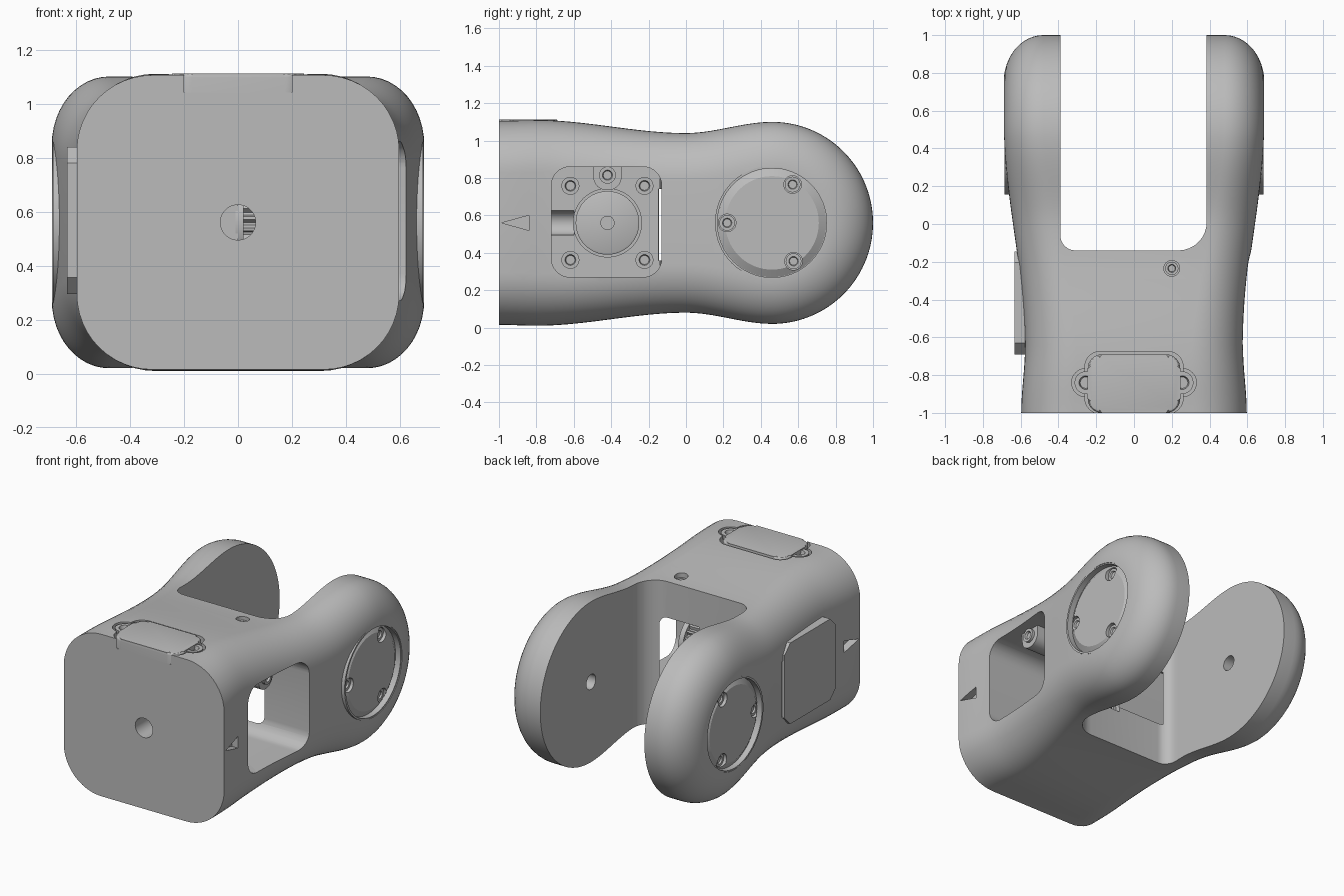
import bpy, bmesh, math
from mathutils import Vector

scene = bpy.context.scene
if "Cube" in bpy.data.objects:
    bpy.data.objects.remove(bpy.data.objects["Cube"])

grey = bpy.data.materials.new("plain_grey")
grey.use_nodes = True
grey.diffuse_color = (0.5, 0.5, 0.5, 1)
grey.node_tree.nodes["Principled BSDF"].inputs["Base Color"].default_value = (0.5, 0.5, 0.5, 1)

MID = 0.56          # height of the long axis
HUB_Y, HUB_R = 0.46, 0.54


def make(name, bm):
    bmesh.ops.remove_doubles(bm, verts=bm.verts, dist=1e-5)
    bmesh.ops.recalc_face_normals(bm, faces=bm.faces)
    mesh = bpy.data.meshes.new(name)
    bm.to_mesh(mesh)
    bm.free()
    ob = bpy.data.objects.new(name, mesh)
    scene.collection.objects.link(ob)
    mesh.materials.append(grey)
    return ob


def prism(name, pts, axis, lo, hi, bevel=0):
    """Extrude a 2D outline along an axis (x: outline is y,z / z: outline is x,y)."""
    bm = bmesh.new()
    place = (lambda p, h: (h, p[0], p[1])) if axis == "x" else (lambda p, h: (p[0], p[1], h))
    bottom, top = [[bm.verts.new(place(p, h)) for p in pts] for h in (lo, hi)]
    bm.faces.new(bottom)
    cap = bm.faces.new(top)
    for i in range(len(pts)):
        j = (i + 1) % len(pts)
        bm.faces.new((bottom[i], bottom[j], top[j], top[i]))
    if bevel:
        bmesh.ops.bevel(bm, geom=list(cap.edges), offset=bevel, segments=3, affect="EDGES", profile=0.5)
    return make(name, bm)


def rounded(x0, x1, y0, y1, radii, steps=8):
    """Rectangle outline with one radius per corner, counter-clockwise from low-low."""
    corners = [(x0, y0, 1, 1), (x1, y0, -1, 1), (x1, y1, -1, -1), (x0, y1, 1, -1)]
    pts = []
    for k, ((x, y, sx, sy), r) in enumerate(zip(corners, radii)):
        for i in range(steps + 1):
            a = math.pi + k * math.pi / 2 + i / steps * math.pi / 2
            pts.append((x + sx * r + r * math.cos(a), y + sy * r + r * math.sin(a)))
    return pts


def lathe(name, profile, origin, axis, teeth=0, segs=48):
    """Revolve (radius, height) pairs around an axis through the origin point."""
    bm = bmesh.new()
    turn = Vector((0, 0, 1)).rotation_difference(Vector(axis))
    rings = []
    for r, h in profile:
        ring = []
        for i in range(segs):
            a = math.tau * i / segs
            rr = r * (0.88 if teeth and i % 4 < 2 else 1)
            ring.append(bm.verts.new(Vector(origin) + turn @ Vector((rr * math.cos(a), rr * math.sin(a), h))))
        rings.append(ring)
    for a, b in zip(rings, rings[1:]):
        for i in range(segs):
            j = (i + 1) % segs
            bm.faces.new((a[i], a[j], b[j], b[i]))
    bm.faces.new(rings[0])
    bm.faces.new(rings[-1])
    return make(name, bm)


def cut(ob, cutters):
    for c in cutters:
        c.hide_render = True
        m = ob.modifiers.new("cut", "BOOLEAN")
        m.operation, m.solver, m.object = "DIFFERENCE", "EXACT", c
    dg = bpy.context.evaluated_depsgraph_get()
    dg.update()
    mesh = bpy.data.meshes.new_from_object(ob.evaluated_get(dg))
    ob.modifiers.clear()
    ob.data = mesh
    for c in cutters:
        bpy.data.objects.remove(c)


def screw(name, origin, axis, r=0.045, h=0.02):
    return lathe(name, [(r, 0), (r, h), (r * 0.6, h), (r * 0.5, h * 0.3)], origin, axis, segs=24)


def ease(v, keys):
    for (a, p), (b, q) in zip(keys, keys[1:]):
        if v <= b:
            t = max(0, (v - a) / (b - a))
            return p + (q - p) * t * t * (3 - 2 * t)
    return keys[-1][1]


def half_height(y):
    return ease(y, [(-1, 0.545), (-0.8, 0.55), (0, 0.48), (HUB_Y, HUB_R)])


def half_width(y):
    return ease(y, [(-1, 0.597), (-0.65, 0.577), (0.55, 0.69)])


# Body: a waisted profile with rounded long edges, ending in a round hub
outline = []
for i in range(37):
    y = -1 + (1 + HUB_Y) * i / 36
    slope = (half_height(y + 0.01) - half_height(y - 0.01)) / 0.02 if 0 < i < 36 else 0
    outline.append((y, half_height(y), Vector((slope, -1)).normalized()))
for i in range(1, 31):
    a = math.pi / 2 * (1 - i / 30)
    c, s = math.cos(a), math.sin(a)
    outline.append((HUB_Y + HUB_R * c, HUB_R * s, Vector((-c, -s))))

bm = bmesh.new()
loops = []
for y, h, n in outline:
    rx = ease(y, [(-1, 0.28), (0.5, 0.21)])
    rz = ease(y, [(-1, 0.28), (0.5, 0.25)])
    quarter = []
    for k in range(13):
        a = math.pi / 2 * k / 12
        inset = rz * (1 - math.cos(a))
        py = y + n.x * inset
        quarter.append((half_width(py) - rx * (1 - math.sin(a)), py, max(0, h + n.y * inset)))
    ring = [(x, py, MID + z) for x, py, z in quarter]
    ring += [(x, py, MID - z) for x, py, z in reversed(quarter)]
    ring += [(-x, py, pz) for x, py, pz in reversed(ring)]
    loops.append([bm.verts.new(p) for p in ring])
for a, b in zip(loops, loops[1:]):
    for i in range(len(a)):
        j = (i + 1) % len(a)
        bm.faces.new((a[i], a[j], b[j], b[i]))
bm.faces.new(loops[0])
bmesh.ops.remove_doubles(bm, verts=bm.verts, dist=1e-5)
bmesh.ops.dissolve_degenerate(bm, edges=bm.edges, dist=1e-5)
bmesh.ops.holes_fill(bm, edges=[e for e in bm.edges if e.is_boundary], sides=0)
body = make("link_body", bm)

# Openings in the body: fork slot, motor window, shaft holes, hatch seat
cutters = [
    prism("slot_cut", rounded(-0.39, 0.385, -0.14, 1.3, (0.08, 0.15, 0, 0)), "z", -0.2, 1.4),
    prism("window_cut", rounded(-0.72, -0.13, 0.27, 0.86, [0.1] * 4), "x", 0, 0.9),
    prism("slit_cut", rounded(-0.147, -0.13, 0.36, 0.74, [0.002] * 4), "x", -0.9, 0.1),
    prism("hatch_cut", rounded(-0.26, 0.26, -1.003, -0.675, [0.08] * 4), "z", 1.04, 1.3),
    lathe("front_hole_cut", [(0.065, -0.1), (0.065, 0.4)], (0, -1, MID), (0, 1, 0)),
    lathe("top_hole_cut", [(0.042, -0.05), (0.042, 0.2)], (0.2, -0.235, 1.05), (0, 0, 1)),
]
for s in (-1, 1):
    hub = (s * 0.64, HUB_Y, MID)
    cutters.append(lathe("hub_cut", [(0.3, 0), (0.3, 0.2)], hub, (s, 0, 0), segs=64))
    cutters.append(lathe("pin_cut", [(0.05, 0), (0.05, 0.15)], (s * 0.35, HUB_Y, MID), (s, 0, 0)))
    cutters.append(lathe("lug_cut", [(0.075, 0), (0.075, 0.2)], (s * 0.255, -0.84, 1.075), (0, 0, 1)))
    lo, hi = sorted((s * 0.545, s * 0.8))
    cutters.append(prism("arrow_cut", [(-0.985, MID), (-0.84, MID - 0.04), (-0.84, MID + 0.04)], "x", lo, hi))
cut(body, cutters)

# Top hatch with its two screw lugs
prism("top_hatch", rounded(-0.245, 0.245, -1, -0.69, [0.075] * 4), "z", 1.03, 1.112, 0.015)
screw("top_screw", (0.2, -0.235, 1.0), (0, 0, 1), 0.035, 0.03)

# Hub covers, rims and screws on both fork arms
for s, side in ((1, "right"), (-1, "left")):
    axis = (s, 0, 0)
    spots = [(0.57, 0.765), (0.22, MID), (0.575, 0.355)]
    lathe(side + "_hub_rim", [(0.305, 0), (0.305, 0.045), (0.292, 0.045), (0.292, 0)], (s * 0.64, HUB_Y, MID), axis, segs=64)
    cover = lathe(side + "_hub_cover", [(0.29, 0), (0.29, 0.01), (0.25, 0.034)], (s * 0.638, HUB_Y, MID), axis, segs=64)
    cut(cover, [lathe("spot_cut", [(0.047, 0), (0.047, 0.2)], (s * 0.641, y, z), axis) for y, z in spots])
    for y, z in spots:
        screw(side + "_hub_screw", (s * 0.639, y, z), axis, 0.042, 0.015)
    screw(side + "_hatch_lug", (s * 0.255, -0.84, 1.07), (0, 0, 1), 0.06, 0.035)

# Motor inside the window: mounting ring, toothed pulley, outer flange, shaft
MOTOR = (0, -0.42, MID)
lathe("motor_ring", [(0.185, -0.01), (0.185, 0.02)], MOTOR, (1, 0, 0))
lathe("motor_pulley", [(0.16, 0), (0.16, 0.2)], MOTOR, (1, 0, 0), teeth=1, segs=96)
lathe("motor_flange", [(0.17, 0.2), (0.17, 0.235), (0.16, 0.24)], MOTOR, (1, 0, 0))
lathe("motor_shaft", [(0.038, 0.2), (0.038, 0.27)], MOTOR, (1, 0, 0))
for dy in (-0.198, 0.198):
    for dz in (-0.198, 0.198):
        screw("motor_screw", (-0.005, -0.42 + dy, MID + dz), (1, 0, 0), 0.048, 0.025)

# Screw lug hanging from the top edge of the window
lug = rounded(-0.495, -0.345, 0.735, 0.9, (0.07, 0.07, 0, 0))
prism("window_lug", lug, "x", 0.3, 0.5)
screw("window_lug_screw", (0.498, -0.42, 0.815), (1, 0, 0), 0.045, 0.02)

# Side panel with clipped corners
prism("side_panel", rounded(-0.69, -0.145, 0.295, 0.84, [0.06] * 4, 1), "x", -0.633, -0.54)

bpy.ops.object.select_all(action="DESELECT")
for ob in scene.objects:
    if ob.type == "MESH":
        ob.select_set(True)
        bpy.context.view_layer.objects.active = ob
bpy.ops.object.shade_smooth_by_angle(angle=math.radians(30))
